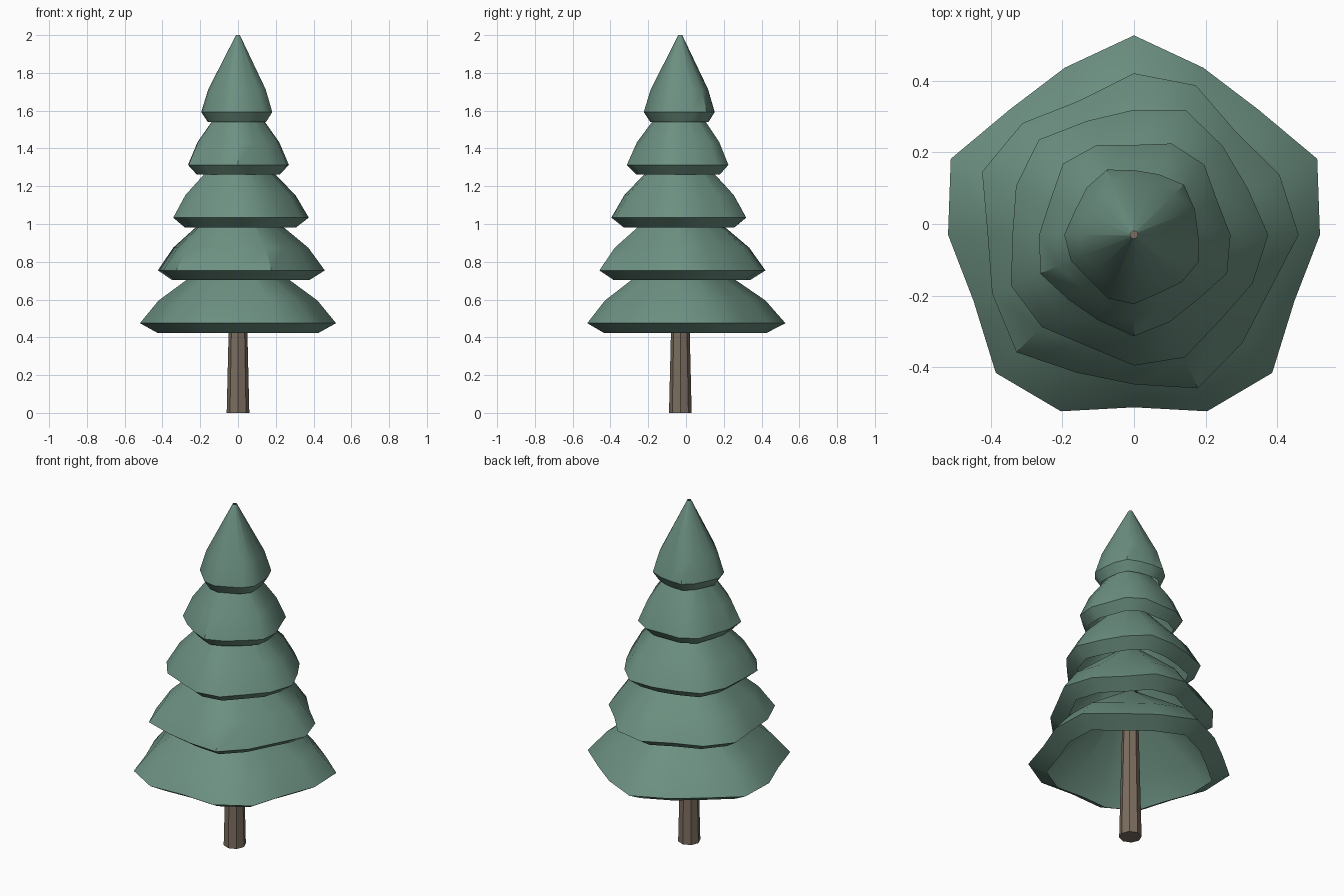
import bpy, bmesh, math

if "Cube" in bpy.data.objects:
    bpy.data.objects.remove(bpy.data.objects["Cube"])

CY = -0.03          # trunk axis sits slightly forward of the bounding centre
SEG = 16


def material(name, rgb):
    m = bpy.data.materials.new(name)
    m.diffuse_color = (*rgb, 1)
    m.use_nodes = True
    m.node_tree.nodes["Principled BSDF"].inputs["Base Color"].default_value = m.diffuse_color
    return m


def lathe(name, rings, sides, mat, radius_at=lambda a: 1.0, capped=False, smooth=40):
    """Skin a stack of (radius, z) rings, scaled around the axis by radius_at."""
    bm = bmesh.new()
    loops = []
    for r, z in rings:
        loop = []
        for i in range(sides):
            a = 2 * math.pi * i / sides
            q = r * radius_at(a)
            loop.append(bm.verts.new((q * math.cos(a), CY + q * math.sin(a), z)))
        loops.append(loop)
    for lo, hi in zip(loops, loops[1:]):
        for i in range(sides):
            j = (i + 1) % sides
            bm.faces.new((lo[i], lo[j], hi[j], hi[i]))
    if capped:
        bm.faces.new(loops[0][::-1])
        bm.faces.new(loops[-1])
    me = bpy.data.meshes.new(name)
    bm.to_mesh(me)
    bm.free()
    me.materials.append(mat)
    ob = bpy.data.objects.new(name, me)
    bpy.context.collection.objects.link(ob)
    bpy.ops.object.select_all(action='DESELECT')
    ob.select_set(True)
    bpy.context.view_layer.objects.active = ob
    bpy.ops.object.shade_smooth_by_angle(angle=math.radians(smooth))
    return ob


green = material("needles", (0.15, 0.28, 0.22))
brown = material("bark", (0.20, 0.155, 0.115))

# Trunk: long tapering post running up inside the foliage
lathe("trunk", [(0.06, 0), (0.013, 1.96)], 8, brown, capped=True, smooth=30)

# Foliage: five hollow skirts, each with five wavy lobes turned from the last
PROFILE = [(0.82, 0.0), (1.0, 0.052), (0.81, 0.172), (0.055, 0.46)]
TIERS = [(0.519, 0.072), (0.434, 0.070), (0.357, 0.055), (0.267, 0.062), (0.187, 0.055)]
for k, (radius, wave) in enumerate(TIERS):
    base = 0.423 + 0.2793 * k
    lathe(f"foliage_tier_{k + 1}",
          [(radius * f, base + h) for f, h in PROFILE], SEG, green,
          lambda a, k=k, w=wave: 1 + w * math.sin(5 * a + k))
